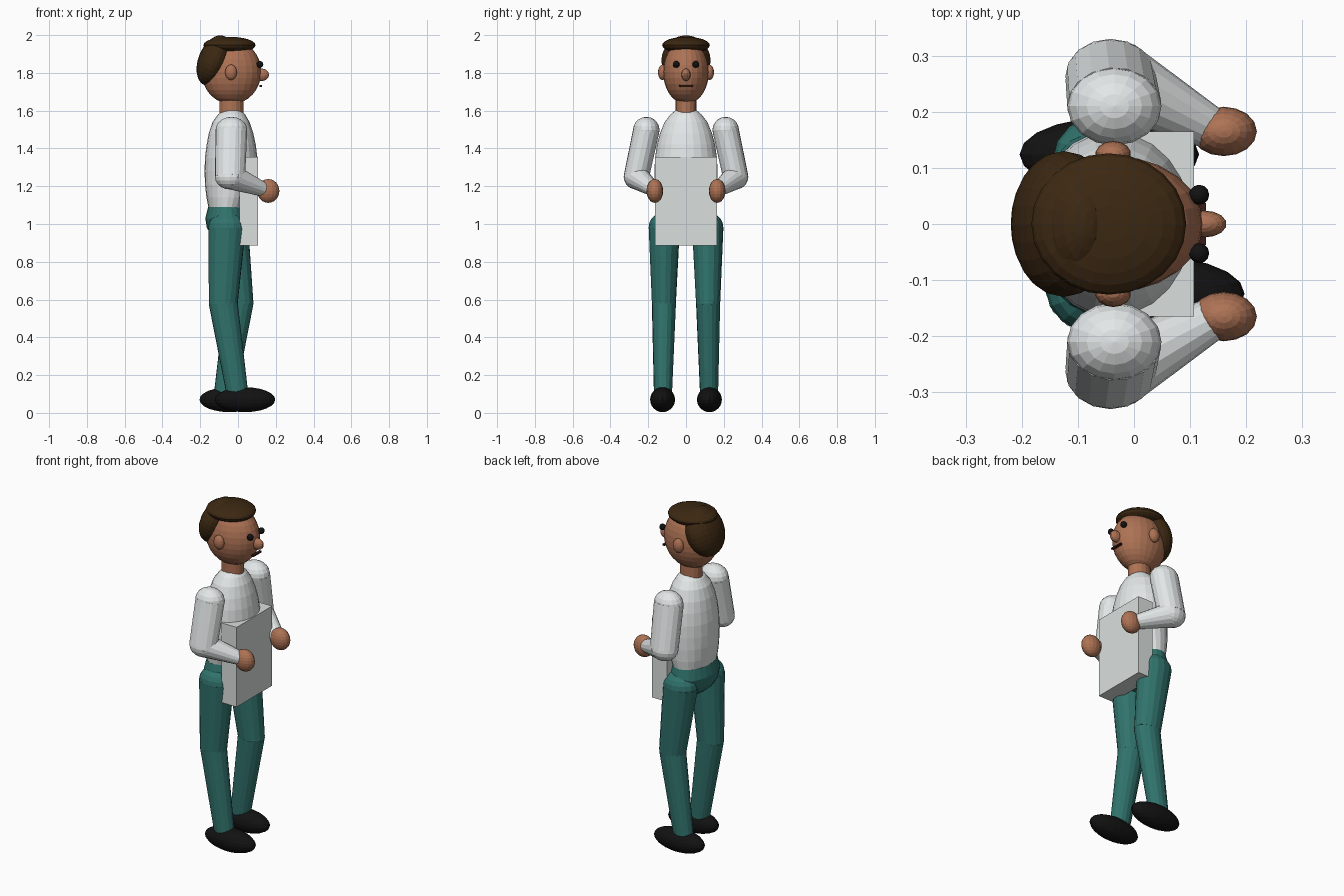
import bpy, bmesh, math
from mathutils import Matrix, Vector

old = bpy.data.objects.get("Cube")
if old:
    bpy.data.objects.remove(old, do_unlink=True)


def material(name, rgb):
    m = bpy.data.materials.new(name)
    m.use_nodes = True
    m.diffuse_color = (*rgb, 1)
    m.node_tree.nodes["Principled BSDF"].inputs["Base Color"].default_value = (*rgb, 1)
    return m


SKIN = material("brown skin", (0.42, 0.17, 0.09))
SHIRT = material("white cloth", (0.80, 0.83, 0.83))
BOARD = material("pale grey board", (0.70, 0.74, 0.73))
PANTS = material("teal cloth", (0.03, 0.17, 0.15))
HAIR = material("dark brown hair", (0.045, 0.021, 0.006))
BLACK = material("black", (0.006, 0.006, 0.006))
MOUTH = material("dark lips", (0.04, 0.012, 0.008))


def finish(name, bm, mat):
    bmesh.ops.recalc_face_normals(bm, faces=bm.faces)
    me = bpy.data.meshes.new(name)
    bm.to_mesh(me)
    bm.free()
    me.materials.append(mat)
    ob = bpy.data.objects.new(name, me)
    bpy.context.collection.objects.link(ob)
    return ob


def ellipsoid(name, center, radii, mat, tilt=0, seg=20, rings=14):
    bm = bmesh.new()
    m = (Matrix.Translation(center) @ Matrix.Rotation(math.radians(tilt), 4, "Y")
         @ Matrix.Diagonal((*radii, 1)))
    bmesh.ops.create_uvsphere(bm, u_segments=seg, v_segments=rings, radius=1, matrix=m)
    return finish(name, bm, mat)


def box(name, center, size, mat):
    bm = bmesh.new()
    m = Matrix.Translation(center) @ Matrix.Diagonal((*size, 1))
    bmesh.ops.create_cube(bm, size=1, matrix=m)
    return finish(name, bm, mat)


def loft(name, stations, mat, seg=24):
    """Stack of ellipses: (z, centre x, x radius, y radius)."""
    bm = bmesh.new()
    rings = []
    for z, cx, rx, ry in stations:
        angles = [2 * math.pi * i / seg for i in range(seg)]
        rings.append([bm.verts.new((cx + rx * math.cos(a), ry * math.sin(a), z)) for a in angles])
    for a, b in zip(rings, rings[1:]):
        for i in range(seg):
            j = (i + 1) % seg
            bm.faces.new((a[i], a[j], b[j], b[i]))
    bm.faces.new(rings[0])
    bm.faces.new(rings[-1])
    return finish(name, bm, mat)


def limb(name, points, radii, mat, deep=1.2, seg=16):
    """Tapered segments with round joints, deeper front to back than wide."""
    bm = bmesh.new()
    pts = [Vector((x / deep, y, z)) for x, y, z in points]
    for p, r in zip(pts, radii):
        bmesh.ops.create_uvsphere(bm, u_segments=seg, v_segments=10, radius=r,
                                  matrix=Matrix.Translation(p))
    for p, q, r1, r2 in zip(pts, pts[1:], radii, radii[1:]):
        d = q - p
        m = Matrix.Translation((p + q) / 2) @ d.to_track_quat("Z", "Y").to_matrix().to_4x4()
        bmesh.ops.create_cone(bm, cap_ends=True, segments=seg, radius1=r1, radius2=r2,
                              depth=d.length, matrix=m)
    bmesh.ops.scale(bm, vec=(deep, 1, 1), verts=bm.verts)
    return finish(name, bm, mat)


# Torso, pelvis and neck
loft("torso", [(1.08, -.06, .095, .15), (1.14, -.052, .115, .16), (1.21, -.043, .132, .166),
               (1.28, -.038, .139, .167), (1.35, -.036, .139, .164), (1.42, -.036, .13, .154),
               (1.48, -.037, .118, .138), (1.54, -.037, .098, .113), (1.58, -.034, .072, .082),
               (1.6, -.032, .05, .058)], SHIRT)
loft("pelvis", [(.91, -.06, .045, .07), (.94, -.06, .082, .125), (.98, -.06, .105, .155),
                (1.03, -.06, .113, .168), (1.09, -.06, .098, .152)], PANTS)
loft("neck", [(1.55, -.035, .064, .056), (1.7, -.035, .064, .056)], SKIN, 16)

# Head and hair
ellipsoid("head", (-.035, 0, 1.805), (.158, .121, .17), SKIN, seg=24, rings=16)
ellipsoid("back_hair", (-.125, 0, 1.865), (.085, .13, .14), HAIR, tilt=22, seg=24, rings=16)
ellipsoid("top_hair", (-.045, 0, 1.947), (.138, .126, .044), HAIR, seg=24, rings=12)

# Face, looking along +x
ellipsoid("nose", (.125, 0, 1.79), (.04, .024, .033), SKIN, seg=14, rings=10)
box("mouth", (.121, 0, 1.731), (.014, .074, .009), MOUTH)

# Paired parts; +y is the figure's left hand
for side, s in (("left", 1), ("right", -1)):
    ellipsoid(side + "_eye", (.116, s * .052, 1.845), (.018, .018, .018), BLACK, seg=12, rings=8)
    ellipsoid(side + "_ear", (-.037, s * .124, 1.803), (.032, .024, .041), SKIN, seg=14, rings=10)
    limb(side + "_arm", [(-.035, s * .21, 1.497), (-.042, s * .263, 1.25), (.14, s * .168, 1.18)],
         (.07, .067, .036), SHIRT)
    ellipsoid(side + "_hand", (.16, s * .165, 1.175), (.059, .044, .063), SKIN, seg=16, rings=12)

    # Legs in mid stride: the right foot leads
    hip, knee, ankle, foot = (-.045, .005, -.07, -.044) if s > 0 else (-.058, -.078, -.003, .037)
    limb(side + "_leg", [(hip, s * .115, .98), (knee, s * .117, .58), (ankle, s * .122, .1)],
         (.083, .064, .048), PANTS)
    ellipsoid(side + "_shoe", (foot, s * .124, .07), (.16, .066, .066), BLACK, seg=20, rings=12)

# Board held between the hands
box("held_board", (.058, 0, 1.12), (.098, .33, .47), BOARD)
